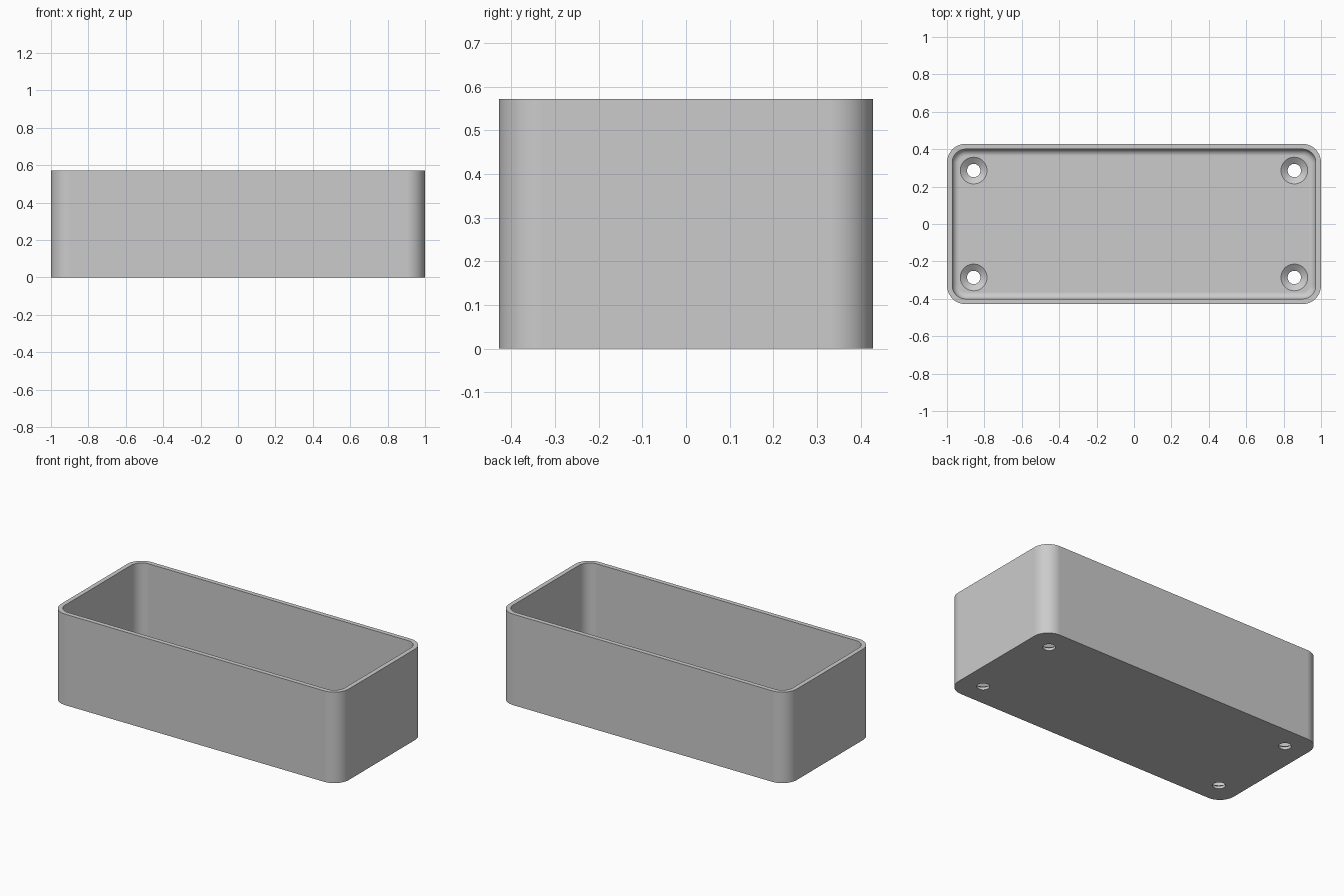
import bpy, bmesh, math
from mathutils import Matrix

cube = bpy.data.objects.get("Cube")
if cube:
    bpy.data.objects.remove(cube, do_unlink=True)

UNIT = 1 / 70
HALF_X, HALF_Y, HEIGHT = 70 * UNIT, 30 * UNIT, 40 * UNIT
CORNER, WALL, FLOOR = 7 * UNIT, 2 * UNIT, 3 * UNIT
FILLET = 2.5 * UNIT
HOLE, SINK, HOLE_INSET = 2.5 * UNIT, 5 * UNIT, 10 * UNIT

grey = bpy.data.materials.new("plain grey")
grey.use_nodes = True
colour = (0.6, 0.6, 0.6, 1)
grey.diffuse_color = colour
grey.node_tree.nodes["Principled BSDF"].inputs["Base Color"].default_value = colour


def rounded_loop(inset, z, steps=12):
    """Rounded rectangle offset inwards by inset."""
    r = CORNER - inset
    points = []
    for i, (sx, sy) in enumerate([(1, 1), (-1, 1), (-1, -1), (1, -1)]):
        for k in range(steps + 1):
            a = math.pi / 2 * (i + k / steps)
            points.append((sx * (HALF_X - CORNER) + r * math.cos(a),
                           sy * (HALF_Y - CORNER) + r * math.sin(a), z))
    return points


def circle_loop(cx, cy, r, z, steps=48):
    return [(cx + r * math.cos(2 * math.pi * k / steps),
             cy + r * math.sin(2 * math.pi * k / steps), z) for k in range(steps)]


def loft(name, loops):
    """Skin a stack of matching loops and cap both ends."""
    bm = bmesh.new()
    rings = [[bm.verts.new(p) for p in loop] for loop in loops]
    for low, high in zip(rings, rings[1:]):
        n = len(low)
        for i in range(n):
            j = (i + 1) % n
            bm.faces.new((low[i], low[j], high[j], high[i]))
    bm.faces.new(rings[0][::-1])
    bm.faces.new(rings[-1])
    bmesh.ops.recalc_face_normals(bm, faces=bm.faces)
    mesh = bpy.data.meshes.new(name)
    bm.to_mesh(mesh)
    bm.free()
    mesh.materials.append(grey)
    obj = bpy.data.objects.new(name, mesh)
    bpy.context.collection.objects.link(obj)
    return obj


# Open tray: outer wall, rim, inner wall, rounded floor edge
loops = [rounded_loop(0, 0), rounded_loop(0, HEIGHT), rounded_loop(WALL, HEIGHT)]
for k in range(9):
    a = math.pi / 2 * k / 8
    loops.append(rounded_loop(WALL + FILLET * (1 - math.cos(a)),
                              FLOOR + FILLET * (1 - math.sin(a))))
tray = loft("open_box", loops)

# Countersunk screw holes in the four floor corners
land = 1.2 * UNIT
slope = (SINK - HOLE) / (FLOOR - land)
extra = 0.2 * UNIT
cutters = []
for sx in (-1, 1):
    for sy in (-1, 1):
        cx, cy = sx * (HALF_X - HOLE_INSET), sy * (HALF_Y - HOLE_INSET)
        cutter = loft("screw_hole_cutter", [
            circle_loop(cx, cy, HOLE, -UNIT),
            circle_loop(cx, cy, HOLE, land),
            circle_loop(cx, cy, SINK + slope * extra, FLOOR + extra)])
        cutter.hide_render = True
        cutters.append(cutter)
        cut = tray.modifiers.new("screw_hole", 'BOOLEAN')
        cut.operation = 'DIFFERENCE'
        cut.solver = 'EXACT'
        cut.object = cutter

# Bake the cuts and drop the cutters
bpy.context.view_layer.update()
baked = bpy.data.meshes.new_from_object(
    tray.evaluated_get(bpy.context.evaluated_depsgraph_get()))
tray.modifiers.clear()
tray.data = baked
for cutter in cutters:
    bpy.data.objects.remove(cutter, do_unlink=True)

# Smooth curves with crisp edges and flat panels
bpy.ops.object.select_all(action='DESELECT')
tray.select_set(True)
bpy.context.view_layer.objects.active = tray
bpy.ops.object.shade_smooth_by_angle(angle=math.radians(30))
weighted = tray.modifiers.new("flat_panels", 'WEIGHTED_NORMAL')
weighted.keep_sharp = True
